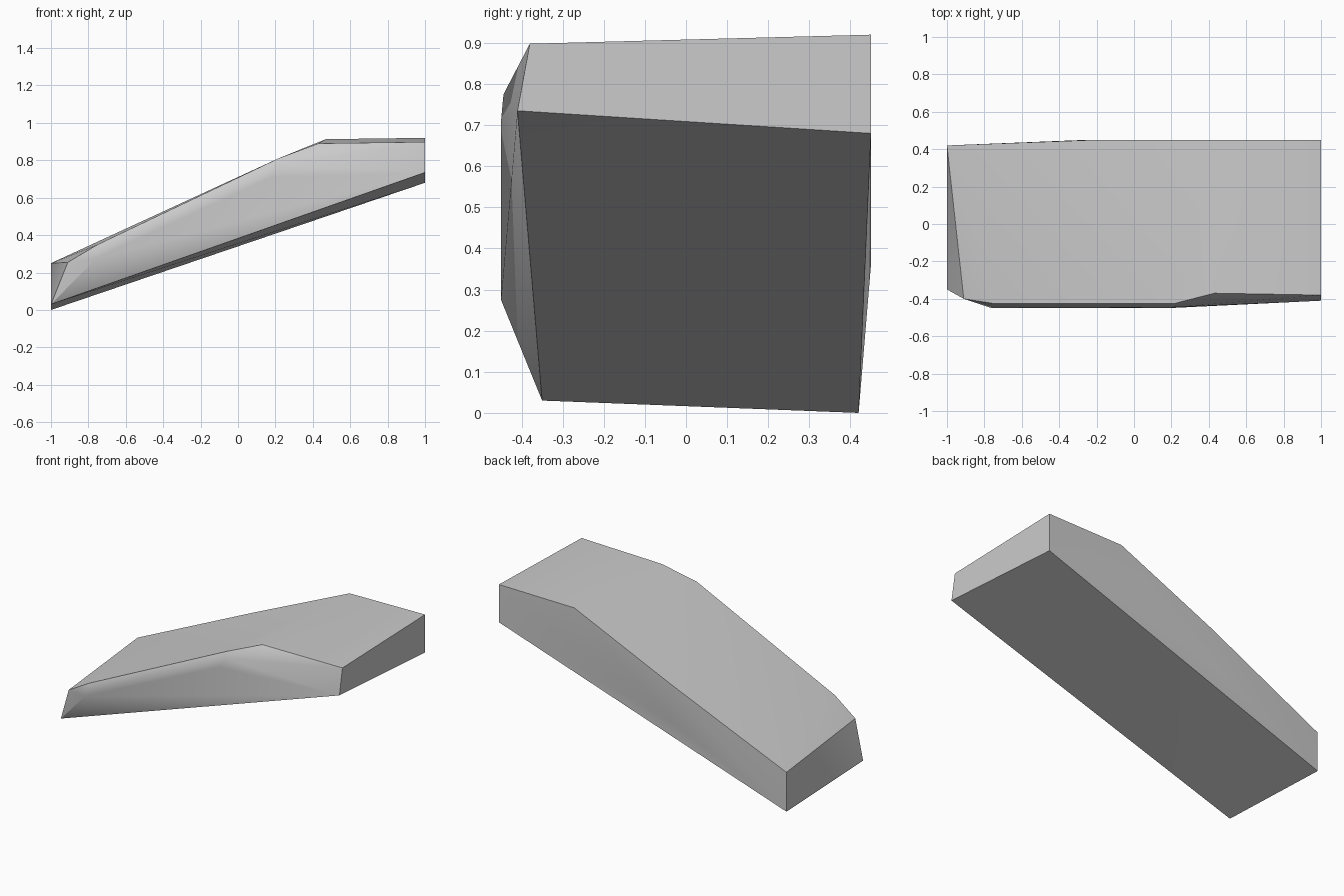
import bpy
import bmesh
import math

cube = bpy.data.objects.get("Cube")
if cube:
    bpy.data.objects.remove(cube, do_unlink=True)

# Plain grey stone-like material
grey = bpy.data.materials.new("plain grey")
grey.use_nodes = True
colour = (0.6, 0.6, 0.6, 1.0)
grey.diffuse_color = colour
grey.node_tree.nodes["Principled BSDF"].inputs["Base Color"].default_value = colour

# Flat sloping underside
underside = [(-1, -0.35, 0.03), (1, -0.41, 0.735), (1, 0.45, 0.68), (-1, 0.42, 0)]
# Upper rim along the front
front_rim = [(-0.91, -0.4, 0.255), (-0.75, -0.425, 0.35), (0.22, -0.424, 0.812),
             (0.43, -0.37, 0.89), (1, -0.38, 0.898)]
# Swelling of the front side
front_bulge = [(-0.76, -0.45, 0.275), (0.18, -0.45, 0.71), (0.22, -0.444, 0.775)]
# Upper rim along the back and the slight bend in the back side
back_rim = [(-1, 0.42, 0.25), (-0.2, 0.45, 0.613), (0.47, 0.45, 0.913), (1, 0.45, 0.92)]
back_bend = [(-0.25, 0.45, 0.36)]

# Wrap the profiles in one convex skin
bm = bmesh.new()
for profile in (underside, front_rim, front_bulge, back_rim, back_bend):
    for point in profile:
        bm.verts.new(point)
hull = bmesh.ops.convex_hull(bm, input=bm.verts)
loose = [v for v in bm.verts if not v.link_faces]
bmesh.ops.delete(bm, geom=loose, context='VERTS')
bmesh.ops.dissolve_limit(bm, angle_limit=math.radians(1),
                         verts=bm.verts, edges=bm.edges)
bmesh.ops.recalc_face_normals(bm, faces=bm.faces)

mesh = bpy.data.meshes.new("sloping_slab")
bm.to_mesh(mesh)
bm.free()
mesh.materials.append(grey)
slab = bpy.data.objects.new("sloping_slab", mesh)
bpy.context.collection.objects.link(slab)

# Soft facets with crisp rims
bpy.ops.object.select_all(action='DESELECT')
slab.select_set(True)
bpy.context.view_layer.objects.active = slab
bpy.ops.object.shade_smooth_by_angle(angle=math.radians(30))
